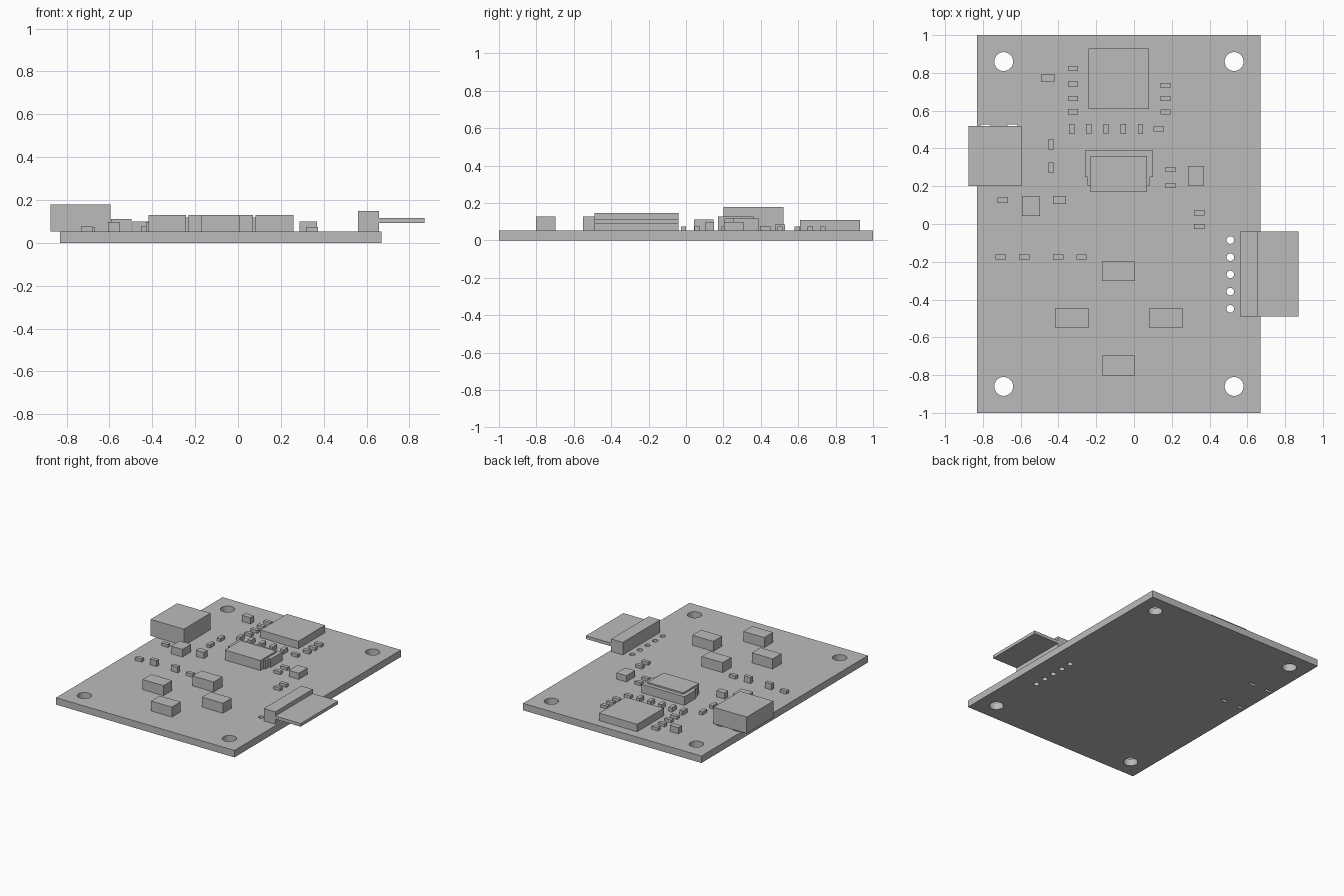
import bpy
import bmesh
from mathutils import Matrix, Vector

default_cube = bpy.data.objects.get("Cube")
if default_cube:
    bpy.data.objects.remove(default_cube, do_unlink=True)

BOARD_TOP = 0.053

grey = bpy.data.materials.new("plain grey")
grey.use_nodes = True
grey_colour = (0.5, 0.5, 0.5, 1.0)
grey.diffuse_color = grey_colour
grey.node_tree.nodes["Principled BSDF"].inputs["Base Color"].default_value = grey_colour


def add_box(bm, low, high):
    low, high = Vector(low), Vector(high)
    size = Matrix.Diagonal((high - low).to_4d())
    size[3][3] = 1
    bmesh.ops.create_cube(bm, size=1, matrix=Matrix.Translation((low + high) / 2) @ size)


def add_drill(bm, x, y, radius, sides):
    bmesh.ops.create_cone(bm, cap_ends=True, segments=sides, radius1=radius,
                          radius2=radius, depth=0.4, matrix=Matrix.Translation((x, y, 0)))


def finish(bm, name):
    mesh = bpy.data.meshes.new(name)
    bm.to_mesh(mesh)
    bm.free()
    mesh.materials.append(grey)
    part = bpy.data.objects.new(name, mesh)
    bpy.context.collection.objects.link(part)
    return part


def box(name, left, right, front, back, top, bottom=BOARD_TOP):
    bm = bmesh.new()
    add_box(bm, (left, front, bottom), (right, back, top))
    return finish(bm, name)


def centred_box(name, x, y, width, depth, top):
    return box(name, x - width / 2, x + width / 2, y - depth / 2, y + depth / 2, top)


# Circuit board
board = box("circuit_board", -0.83, 0.67, -1, 1, BOARD_TOP, bottom=0)

# Mounting holes, header pin holes and socket tab slots
bm = bmesh.new()
for x in (-0.69, 0.53):
    for y in (-0.86, 0.86):
        add_drill(bm, x, y, 0.05, 32)
for pin in range(5):
    add_drill(bm, 0.51, -0.085 - pin * 0.091, 0.02, 24)
for x in (-0.785, -0.645):
    for y in (0.215, 0.515):
        add_box(bm, (x - 0.025, y - 0.012, -0.2), (x + 0.025, y + 0.012, 0.2))
cutter = finish(bm, "hole_cutter")
cutter.hide_render = True

holes = board.modifiers.new("holes", "BOOLEAN")
holes.operation = "DIFFERENCE"
holes.solver = "EXACT"
holes.object = cutter
bpy.context.view_layer.objects.active = board
bpy.ops.object.modifier_apply(modifier=holes.name)
bpy.data.objects.remove(cutter, do_unlink=True)

# Connectors on the two long edges
box("edge_socket", -0.875, -0.595, 0.2, 0.52, 0.178)
box("header_block", 0.56, 0.657, -0.49, -0.04, 0.148)
box("header_tongue", 0.657, 0.87, -0.49, -0.04, 0.116, bottom=0.092)

# Main chip and stepped card slot
box("main_chip", -0.24, 0.08, 0.61, 0.93, 0.11)
box("card_slot_body", -0.26, 0.1, 0.25, 0.39, 0.118)
box("card_slot_shoulder", -0.245, 0.085, 0.205, 0.25, 0.118)
box("card_slot_plate", -0.23, 0.07, 0.17, 0.36, 0.129)

# Push buttons in a diamond
for name, x, y in (("front", -0.082, -0.75), ("back", -0.082, -0.25),
                   ("right", -0.33, -0.497), ("left", 0.17, -0.497)):
    centred_box("button_" + name, x, y, 0.176, 0.105, 0.129)

# Medium parts
centred_box("crystal", -0.545, 0.094, 0.097, 0.104, 0.111)
centred_box("regulator", 0.328, 0.255, 0.083, 0.105, 0.1)
centred_box("corner_diode", -0.457, 0.774, 0.07, 0.042, 0.1)
centred_box("filter_capacitor", -0.395, 0.127, 0.068, 0.043, 0.1)

LONG, SHORT = 0.055, 0.028

# Indicator row beside the buttons, two taller than the others
for x, top in ((-0.706, 0.077), (-0.58, 0.098), (-0.402, 0.098), (-0.278, 0.077)):
    centred_box("indicator", x, -0.175, LONG, SHORT, top)

# Resistors lying across the board
across = {-0.323: (0.823, 0.743, 0.664, 0.595), 0.167: (0.733, 0.664, 0.593),
          0.193: (0.288, 0.204), 0.346: (0.06, -0.013),
          -0.695: (0.125,), 0.132: (0.503,)}
for x, column in across.items():
    for y in column:
        centred_box("resistor", x, y, LONG, SHORT, 0.075)

# Capacitors lying along the board
for step in range(5):
    centred_box("capacitor", -0.33 + step * 0.091, 0.503, SHORT, LONG, 0.085)
for y in (0.298, 0.423):
    centred_box("side_capacitor", -0.439, y, SHORT, LONG, 0.077)
